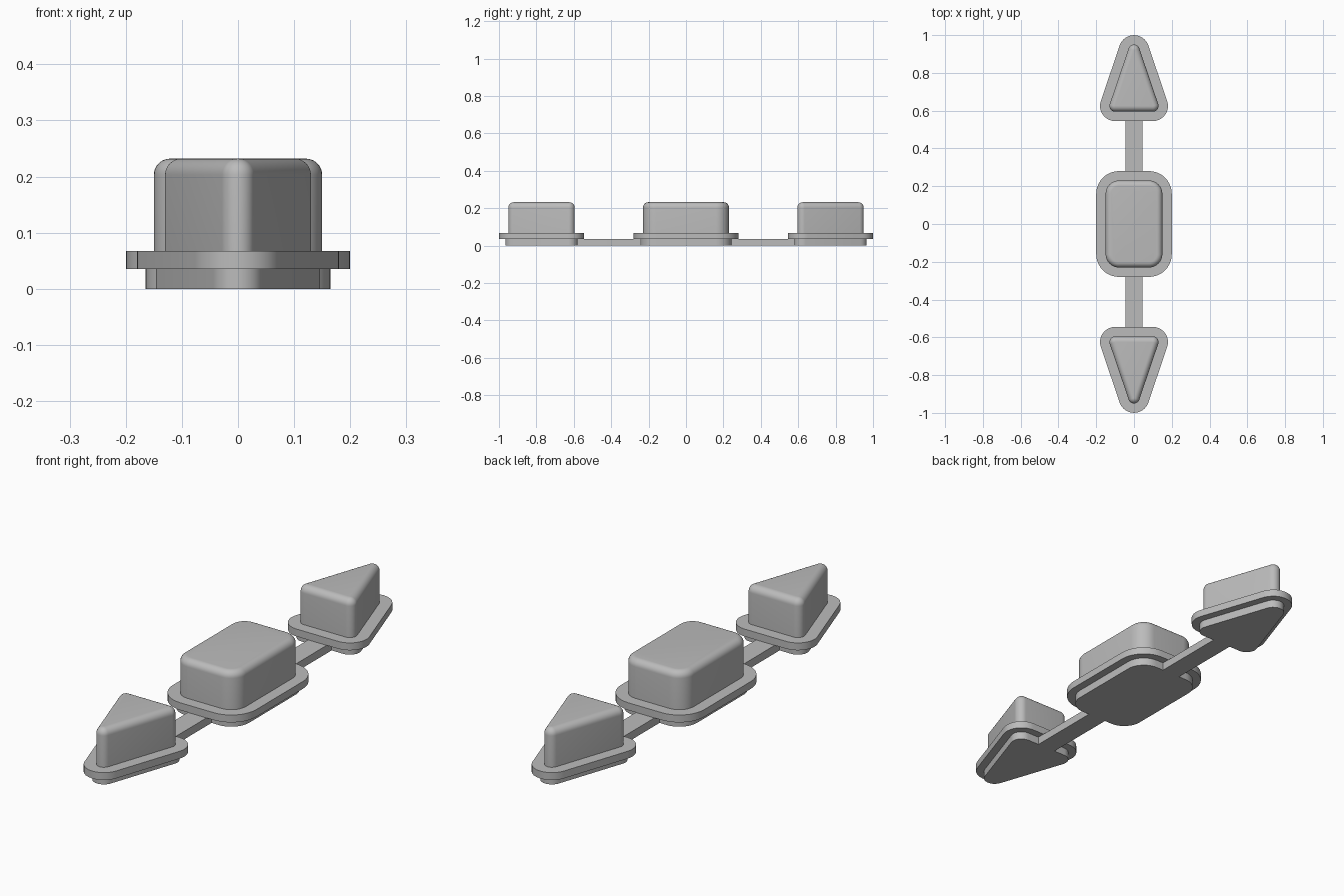
import bpy, bmesh, math
from mathutils import Vector

cube = bpy.data.objects.get("Cube")
if cube:
    bpy.data.objects.remove(cube, do_unlink=True)

grey = bpy.data.materials.new("rubber grey")
grey.use_nodes = True
colour = (0.5, 0.5, 0.5, 1)
grey.diffuse_color = colour
grey.node_tree.nodes["Principled BSDF"].inputs["Base Color"].default_value = colour

ARC = 10        # segments per rounded corner
FILLET = 0.029  # rounding of the button tops
BASE_TOP, FLANGE_TOP, BUTTON_TOP = 0.035, 0.067, 0.232


def outline(core, radius):
    """Grow a counter-clockwise core polygon by radius, with round corners."""
    points = []
    for i, corner in enumerate(core):
        p = Vector(corner)
        before = p - Vector(core[i - 1])
        after = Vector(core[(i + 1) % len(core)]) - p
        start = math.atan2(-before.x, before.y)
        sweep = (math.atan2(-after.x, after.y) - start) % math.tau
        for k in range(ARC + 1):
            a = start + sweep * k / ARC
            points.append(p + radius * Vector((math.cos(a), math.sin(a))))
    return points


def solid(name, core, levels):
    """Stack rounded outlines, given as (radius, height), into a closed solid."""
    bm = bmesh.new()
    rings = [[bm.verts.new((p.x, p.y, z)) for p in outline(core, r)] for r, z in levels]
    count = len(rings[0])
    for low, high in zip(rings, rings[1:]):
        for i in range(count):
            j = (i + 1) % count
            bm.faces.new((low[i], low[j], high[j], high[i]))
    bm.faces.new(rings[0][::-1])
    bm.faces.new(rings[-1])
    mesh = bpy.data.meshes.new(name)
    bm.to_mesh(mesh)
    bm.free()
    mesh.materials.append(grey)
    obj = bpy.data.objects.new(name, mesh)
    bpy.context.collection.objects.link(obj)
    bpy.ops.object.select_all(action="DESELECT")
    obj.select_set(True)
    bpy.context.view_layer.objects.active = obj
    bpy.ops.object.shade_smooth_by_angle(angle=math.radians(35))


def key(name, core, button_r, base_r, flange_r):
    """Base pad, wider flange and a button with a rounded top edge."""
    solid(name + "_base", core, [(base_r, 0), (base_r, BASE_TOP)])
    solid(name + "_flange", core, [(flange_r, BASE_TOP), (flange_r, FLANGE_TOP)])
    levels = [(button_r, FLANGE_TOP)]
    for k in range(9):
        a = math.pi / 2 * k / 8
        levels.append((button_r - FILLET * (1 - math.cos(a)),
                       BUTTON_TOP - FILLET * (1 - math.sin(a))))
    solid(name + "_button", core, levels)


# Central rounded rectangle key
key("center", [(-0.08, -0.16), (0.08, -0.16), (0.08, 0.16), (-0.08, 0.16)],
    0.07, 0.085, 0.12)

# Arrow keys and connecting strips at both ends
for side, s in (("back", 1), ("front", -1)):
    arrow = [(-0.1 * s, 0.625 * s), (0.1 * s, 0.625 * s), (0, 0.92 * s)]
    key(side + "_arrow", arrow, 0.03, 0.046, 0.08)
    strip = [(-0.044 * s, 0.245 * s), (0.044 * s, 0.245 * s),
             (0.044 * s, 0.58 * s), (-0.044 * s, 0.58 * s)]
    solid(side + "_strip", strip, [(0.0005, 0), (0.0005, BASE_TOP)])
